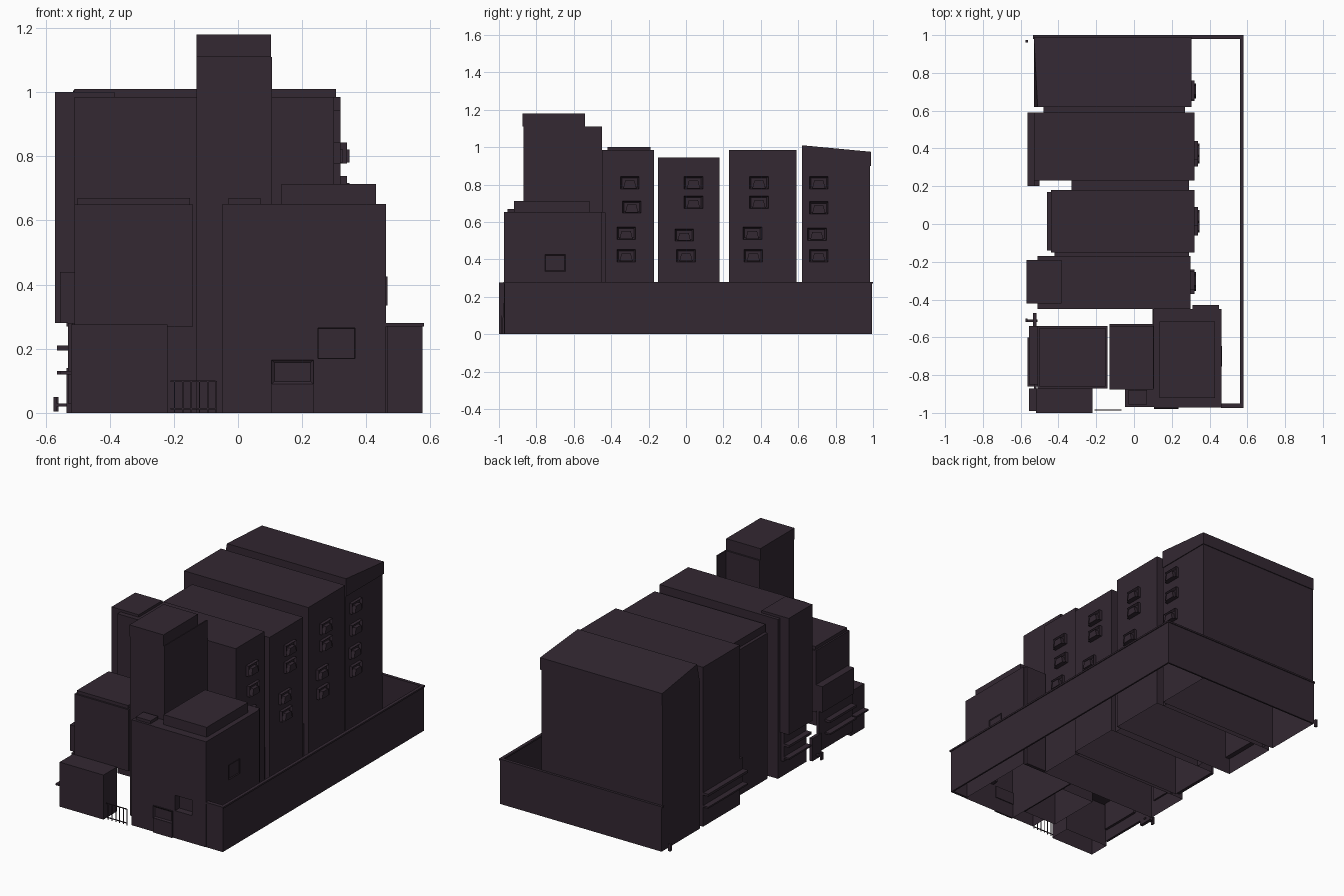
import bpy, bmesh
from mathutils import Vector

if "Cube" in bpy.data.objects:
    bpy.data.objects.remove(bpy.data.objects["Cube"])

dark = bpy.data.materials.new("dark_plum_stone")
dark.diffuse_color = (0.033, 0.021, 0.032, 1)
dark.use_nodes = True
dark.node_tree.nodes["Principled BSDF"].inputs["Base Color"].default_value = dark.diffuse_color


def finish(name, bm):
    bmesh.ops.recalc_face_normals(bm, faces=bm.faces)
    me = bpy.data.meshes.new(name)
    bm.to_mesh(me)
    bm.free()
    me.materials.append(dark)
    ob = bpy.data.objects.new(name, me)
    bpy.context.collection.objects.link(ob)
    return ob


def add_box(bm, x0, x1, y0, y1, z0, z1, open_bottom=False):
    res = bmesh.ops.create_cube(bm, size=1)
    for v in res["verts"]:
        v.co = Vector(((x0 + x1) / 2 + v.co.x * (x1 - x0),
                       (y0 + y1) / 2 + v.co.y * (y1 - y0),
                       (z0 + z1) / 2 + v.co.z * (z1 - z0)))
    if open_bottom:
        faces = {f for v in res["verts"] for f in v.link_faces}
        low = [f for f in faces if all(abs(v.co.z - z0) < 1e-5 for v in f.verts)]
        bmesh.ops.delete(bm, geom=low, context="FACES_ONLY")
    return res["verts"]


def box(name, x0, x1, y0, y1, z0, z1, open_bottom=False):
    bm = bmesh.new()
    add_box(bm, x0, x1, y0, y1, z0, z1, open_bottom)
    return finish(name, bm)


def recess(name, x0, x1, y0, y1, z0, z1, axis, depth):
    """Box with one face inset and pushed inward."""
    bm = bmesh.new()
    add_box(bm, x0, x1, y0, y1, z0, z1)
    bm.normal_update()
    face = max(bm.faces, key=lambda f: f.normal.dot(axis))
    bmesh.ops.inset_region(bm, faces=[face], thickness=0.012)
    for v in face.verts:
        v.co -= axis * depth
    return finish(name, bm)


# Rear block with a roof that slopes down to the back
box("rear_block", -0.53, 0.30, 0.62, 0.985, 0, 0.90, True)
bm = bmesh.new()
for v in add_box(bm, -0.53, 0.305, 0.62, 0.99, 0.90, 1.01):
    if v.co.z > 1:
        if v.co.y > 0.9:
            v.co.z = 0.975
        elif v.co.x < 0:
            v.co.x = -0.51
finish("rear_block_roof", bm)

# Middle blocks and the bay and chimney on their left ends
box("third_block", -0.53, 0.32, 0.23, 0.59, 0, 0.985, True)
box("second_block", -0.44, 0.32, -0.15, 0.18, 0, 0.945, True)
box("second_block_bay", -0.46, -0.44, -0.14, 0.17, 0.0, 0.90)
box("first_block", -0.51, 0.30, -0.45, -0.17, 0, 0.985, True)
box("first_block_chimney", -0.57, -0.385, -0.42, -0.19, 0.28, 1.0)

# Low links between the blocks
for i, (x0, x1, y0, y1) in enumerate([(-0.48, 0.27, 0.59, 0.62), (-0.33, 0.29, 0.18, 0.23),
                                      (-0.42, 0.29, -0.17, -0.15)]):
    box(f"block_link_{i}", x0, x1, y0, y1, 0, 0.26, True)

# Windows on the right side of every block
windows = {0.30: [(0.71, 0.81), (0.71, 0.675), (0.70, 0.535), (0.71, 0.42),
                  (-0.30, 0.81), (-0.29, 0.68), (-0.32, 0.54), (-0.32, 0.42)],
           0.32: [(0.39, 0.81), (0.39, 0.705), (0.355, 0.54), (0.36, 0.42),
                  (0.04, 0.81), (0.04, 0.705), (-0.01, 0.53), (0.0, 0.42)]}
for x, spots in windows.items():
    for i, (y, z) in enumerate(spots):
        tag = f"{int(x * 100)}_{i}"
        recess(f"window_{tag}", x - 0.01, x + 0.02, y - 0.05, y + 0.05, z - 0.033, z + 0.033,
               Vector((1, 0, 0)), 0.014)
        bm = bmesh.new()
        for v in add_box(bm, x, x + 0.028, y - 0.035, y + 0.035, z - 0.03, z + 0.012):
            if v.co.z > z:
                v.co.y = y + (v.co.y - y) * 0.7
        finish(f"window_basket_{tag}", bm)

# Yard wall with a thin coping
for n, r in {"right": (0.565, 0.575, -0.97, 0.99), "front": (0.465, 0.575, -0.97, -0.955),
             "back": (-0.53, 0.575, 0.985, 0.995)}.items():
    box(f"yard_wall_{n}", *r, 0, 0.275)
    box(f"yard_coping_{n}", r[0] - 0.005, r[1] + 0.005, r[2] - 0.005, r[3] + 0.005, 0.27, 0.28)

# Tall tower with its crown and the fin wall running back
box("tall_tower", -0.13, 0.105, -0.87, -0.53, 0, 1.11, True)
box("tower_crown", -0.13, 0.103, -0.875, -0.54, 1.11, 1.18)
box("tower_fin_wall", 0.098, 0.106, -0.87, -0.45, 0, 1.11)

# Front right house, its front window cut into the wall
bm = bmesh.new()
add_box(bm, 0.105, 0.462, -0.972, -0.45, 0, 0.652, True)
bm.normal_update()
wall = min(bm.faces, key=lambda f: f.calc_center_median().y)
mid = wall.calc_center_median().copy()
bmesh.ops.inset_region(bm, faces=[wall], thickness=0.01, use_boundary=True)
for v in wall.verts:
    v.co.x = 0.25 if v.co.x < mid.x else 0.365
    v.co.z = 0.17 if v.co.z < mid.z else 0.265
bmesh.ops.inset_region(bm, faces=[wall], thickness=0.002, use_boundary=True)
for v in wall.verts:
    v.co.y += 0.04
finish("front_house", bm)

# Porch, roof slabs, door and side window
box("front_house_roof", 0.135, 0.43, -0.92, -0.515, 0.65, 0.713)
box("front_house_rear_rib", 0.31, 0.45, -0.45, -0.43, 0, 0.65)
box("porch", -0.048, 0.105, -0.97, -0.87, 0, 0.652, True)
box("porch_roof", -0.03, 0.07, -0.955, -0.88, 0.65, 0.67)
recess("door_lintel", 0.105, 0.235, -0.978, -0.965, 0.09, 0.165, Vector((0, -1, 0)), 0.006)
box("front_door", 0.105, 0.235, -0.98, -0.97, 0, 0.09)
recess("side_window", 0.45, 0.466, -0.755, -0.645, 0.335, 0.425, Vector((1, 0, 0)), 0.008)

# Front left house raised over a passage
box("raised_house", -0.51, -0.14, -0.87, -0.54, 0.27, 0.65)
box("raised_house_roof", -0.50, -0.15, -0.86, -0.55, 0.65, 0.67)
box("raised_house_bay", -0.555, -0.51, -0.85, -0.54, 0.28, 0.44)
box("front_shed", -0.52, -0.22, -1.0, -0.87, 0, 0.275, True)
box("front_shed_side", -0.555, -0.52, -0.99, -0.87, 0.12, 0.13)
box("passage_side_wall", -0.53, -0.515, -0.87, -0.54, 0.03, 0.28)

# Ledges along the left side
for i, (x, y0, y1) in enumerate([(-0.565, -0.86, -0.60), (-0.565, -0.42, -0.20), (-0.565, 0.20, 0.59)]):
    box(f"left_wall_{i}", -0.53, -0.50, y0, y1, 0.10, 0.28)
    box(f"left_upper_ledge_{i}", x, -0.50, y0, y1, 0.195, 0.21)
    box(f"left_lower_ledge_{i}", x, -0.50, y0, y1, 0.12, 0.13)

# Small pipes and posts on the left side
box("pipe_arm", -0.575, -0.51, -0.52, -0.505, 0.02, 0.03)
box("pipe_riser", -0.535, -0.515, -0.56, -0.47, 0, 0.14)
box("pipe_cap", -0.575, -0.565, -0.52, -0.50, 0.005, 0.05)
box("corner_post", -0.575, -0.56, 0.96, 0.975, 0.005, 0.05)

# Gate of bars in the front gap
bm = bmesh.new()
for i in range(6):
    x = -0.20 + i * 0.026
    add_box(bm, x, x + 0.004, -0.987, -0.983, 0, 0.10)
for z in (0.01, 0.096):
    add_box(bm, -0.21, -0.07, -0.987, -0.983, z, z + 0.005)
finish("gate", bm)
